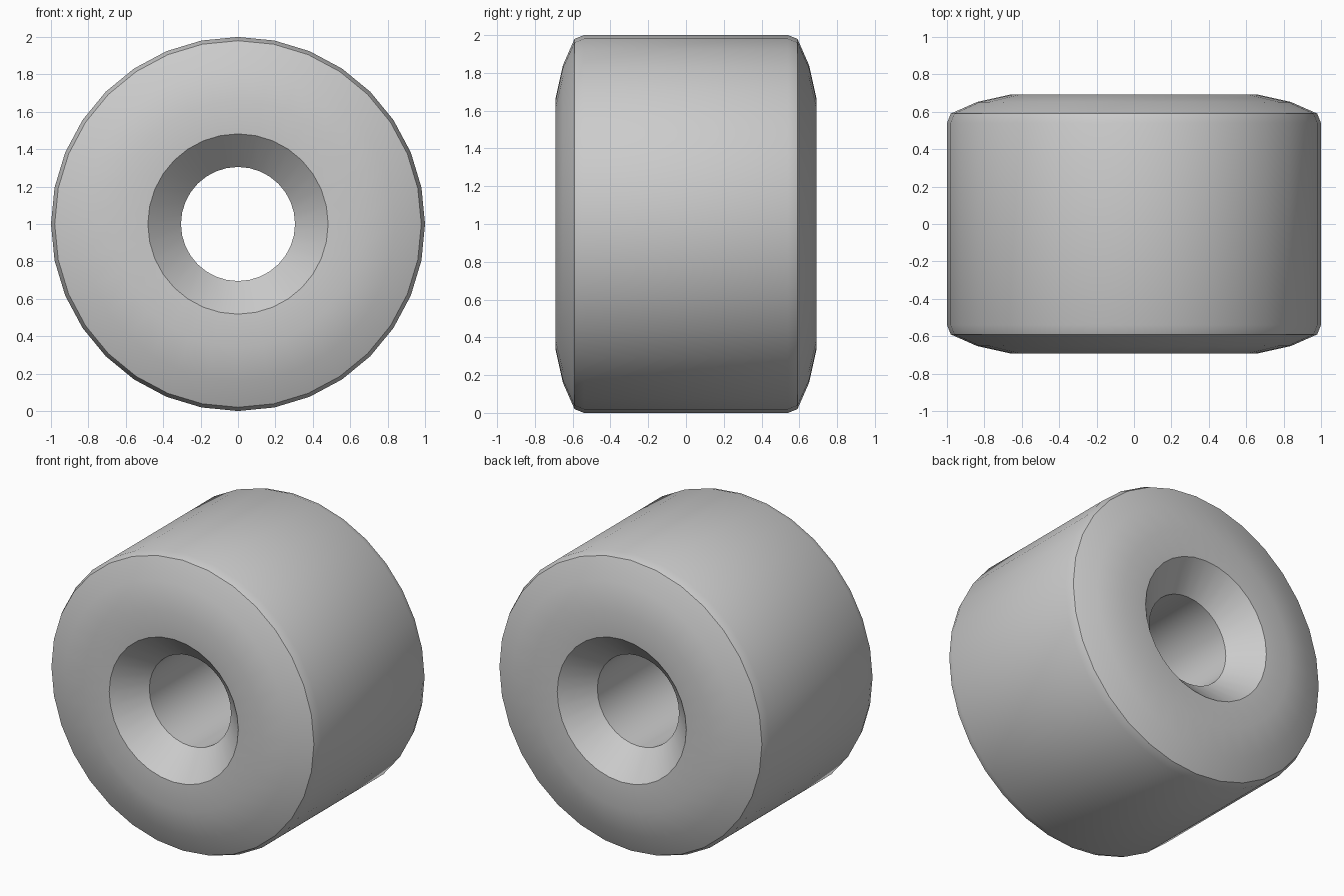
import bpy, bmesh, math
from mathutils import Matrix, Vector

if "Cube" in bpy.data.objects:
    bpy.data.objects.remove(bpy.data.objects["Cube"])

# half profile of the roller: (radius, distance from mid plane), bore to tread
half = [(0.305, 0.51), (0.482, 0.685), (0.66, 0.692), (0.84, 0.652),
        (0.98, 0.59), (1.0, 0.54)]
profile = [(r, -y) for r, y in half] + [(r, y) for r, y in reversed(half)]

# lathe the closed profile around the y axle
SEGMENTS = 32
bm = bmesh.new()
rings = []
for i in range(SEGMENTS):
    a = 2 * math.pi * i / SEGMENTS
    rings.append([bm.verts.new((r * math.cos(a), y, 1 + r * math.sin(a)))
                  for r, y in profile])
n = len(profile)
for i in range(SEGMENTS):
    p, q = rings[i], rings[(i + 1) % SEGMENTS]
    for j in range(n):
        k = (j + 1) % n
        bm.faces.new((p[j], p[k], q[k], q[j]))
bmesh.ops.recalc_face_normals(bm, faces=bm.faces)

mesh = bpy.data.meshes.new("wheel")
bm.to_mesh(mesh)
bm.free()
wheel = bpy.data.objects.new("wheel", mesh)
bpy.context.collection.objects.link(wheel)

# smooth tread and faces, sharp rims
bpy.context.view_layer.objects.active = wheel
wheel.select_set(True)
bpy.ops.object.shade_smooth_by_angle(angle=math.radians(30))
